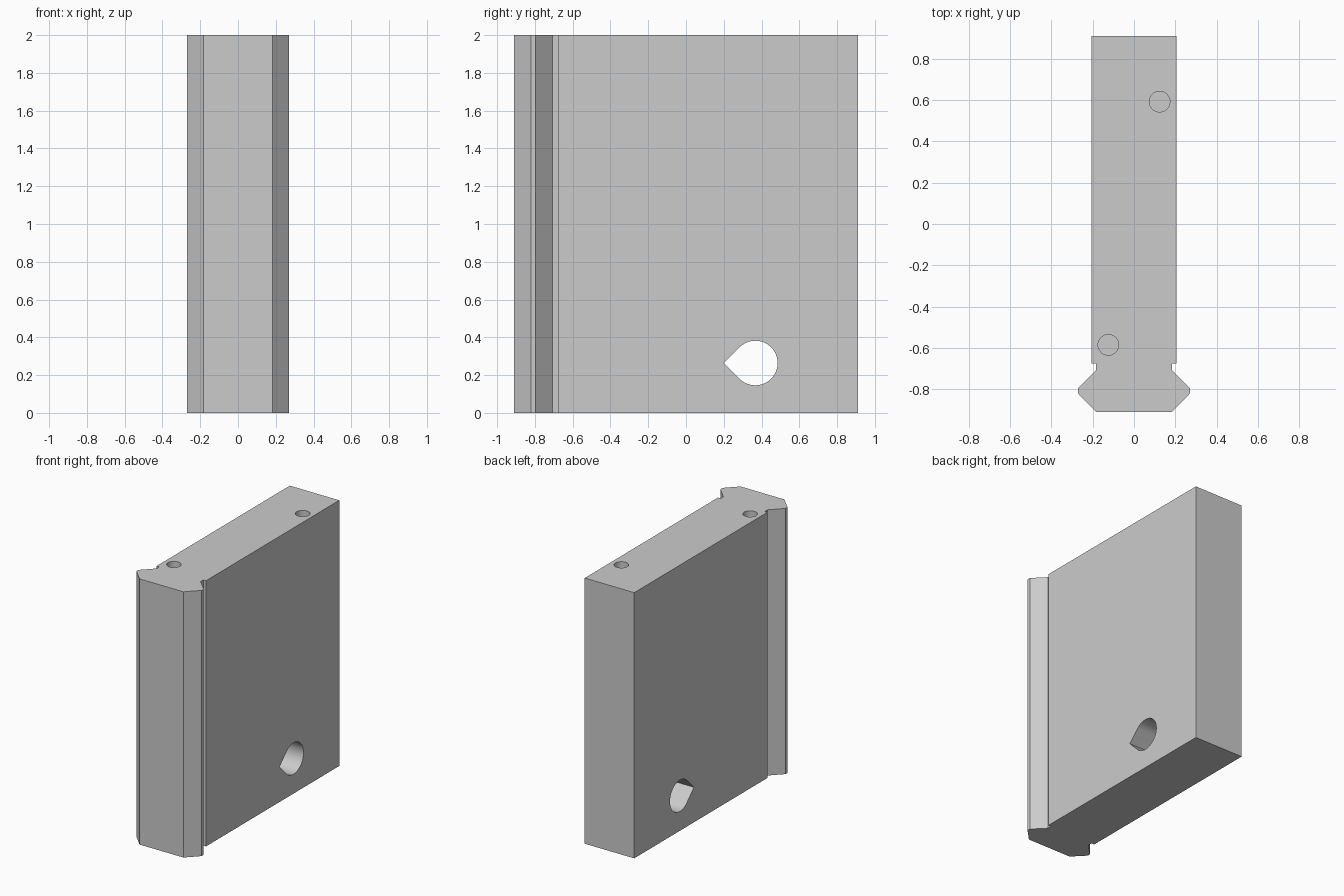
import bpy
import bmesh
from math import cos, sin, pi, radians
from mathutils import Vector

cube = bpy.data.objects.get("Cube")
if cube:
    bpy.data.objects.remove(cube, do_unlink=True)

grey = bpy.data.materials.new("light grey")
grey.use_nodes = True
colour = (0.6, 0.6, 0.6, 1)
grey.diffuse_color = colour
grey.node_tree.nodes["Principled BSDF"].inputs["Base Color"].default_value = colour


def prism(name, points, travel):
    """Extrude a closed outline along the travel vector."""
    bm = bmesh.new()
    face = bm.faces.new([bm.verts.new(p) for p in points])
    result = bmesh.ops.extrude_face_region(bm, geom=[face])
    moved = [v for v in result["geom"] if isinstance(v, bmesh.types.BMVert)]
    bmesh.ops.translate(bm, verts=moved, vec=Vector(travel))
    bmesh.ops.recalc_face_normals(bm, faces=bm.faces)
    mesh = bpy.data.meshes.new(name)
    bm.to_mesh(mesh)
    bm.free()
    mesh.materials.append(grey)
    obj = bpy.data.objects.new(name, mesh)
    bpy.context.collection.objects.link(obj)
    return obj


def arc(radius, start, end, steps):
    return [(radius * cos(start + (end - start) * i / steps),
             radius * sin(start + (end - start) * i / steps))
            for i in range(steps + 1)]


def cut(target, cutter):
    """Subtract the cutter, then discard it."""
    cutter.hide_render = True
    mod = target.modifiers.new("cut", "BOOLEAN")
    mod.operation = "DIFFERENCE"
    mod.solver = "EXACT"
    mod.object = cutter
    bpy.context.view_layer.objects.active = target
    bpy.ops.object.modifier_apply(modifier=mod.name)
    bpy.data.objects.remove(cutter, do_unlink=True)


# Block with a pointed rail along its front, mirrored outline
half = [(0.183, -0.91), (0.271, -0.82), (0.271, -0.796), (0.183, -0.706),
        (0.183, -0.674), (0.206, -0.674), (0.206, 0.91)]
outline = half + [(-x, y) for x, y in reversed(half)]
block = prism("railed_block", [(x, y, 0) for x, y in outline], (0, 0, 2))

# Teardrop hole through the sides, its point towards the front
radius = 0.118
drop = arc(radius, -0.75 * pi, 0.75 * pi, 48) + [(-radius * 2 ** 0.5, 0)]
cut(block, prism("teardrop_cutter",
                 [(-0.5, 0.367 + y, 0.264 + z) for y, z in drop], (1, 0, 0)))

# Blind pin holes in the top, on opposite corners
for x, y in ((0.124, 0.592), (-0.124, -0.585)):
    ring = arc(0.05, 0, 2 * pi, 40)[:-1]
    cut(block, prism("pin_cutter", [(x + u, y + v, 1.7) for u, v in ring], (0, 0, 0.5)))

# Smooth hole walls, crisp edges
bpy.ops.object.select_all(action="DESELECT")
block.select_set(True)
bpy.context.view_layer.objects.active = block
bpy.ops.object.shade_smooth_by_angle(angle=radians(30))
